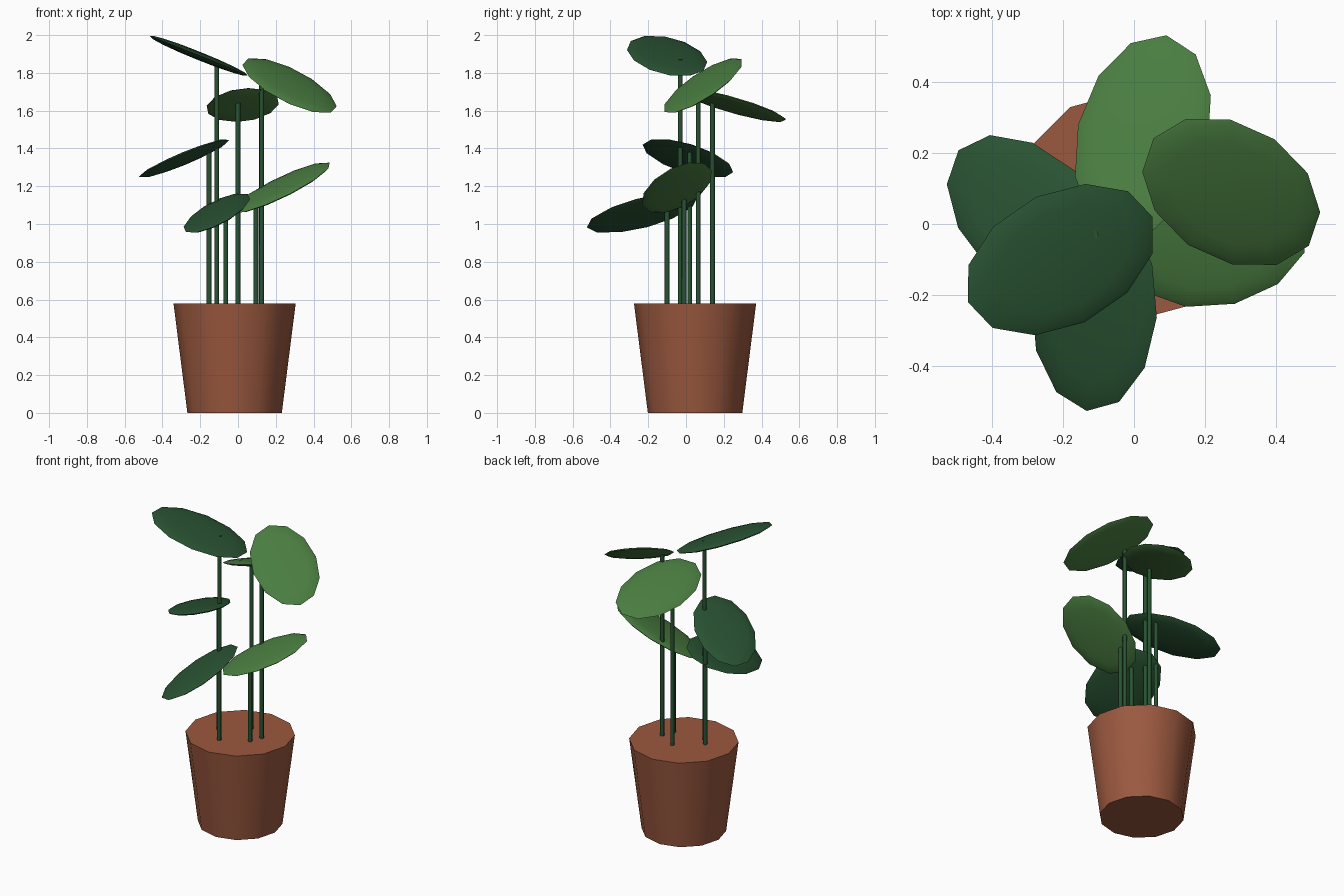
import bpy
import math
from mathutils import Matrix, Vector

if "Cube" in bpy.data.objects:
    bpy.data.objects.remove(bpy.data.objects["Cube"])


def material(name, rgb):
    m = bpy.data.materials.new(name)
    m.diffuse_color = (*rgb, 1)
    m.use_nodes = True
    m.node_tree.nodes["Principled BSDF"].inputs["Base Color"].default_value = m.diffuse_color
    return m


CLAY = material("clay", (0.33, 0.10, 0.05))
DARK = material("dark_green", (0.022, 0.085, 0.032))
LIGHT = material("light_green", (0.068, 0.205, 0.052))
POT_TOP = 0.58
LEAF_HALF_THICKNESS = 0.022


def finish(name, mat, angle):
    ob = bpy.context.object
    ob.name = name
    ob.data.materials.append(mat)
    bpy.ops.object.shade_smooth_by_angle(angle=math.radians(angle))
    return ob


def stem(name, x, y, top):
    base = POT_TOP - 0.03
    bpy.ops.mesh.primitive_cylinder_add(vertices=8, radius=0.0125, depth=top - base,
                                        location=(x, y, (top + base) / 2))
    finish(name, DARK, 50)


def leaf(name, centre, long_axis, short_axis, mat):
    # flattened sphere spanned by its long and short half axes
    u, v = Vector(long_axis), Vector(short_axis)
    n = u.cross(v).normalized() * LEAF_HALF_THICKNESS
    bpy.ops.mesh.primitive_uv_sphere_add(segments=12, ring_count=8, radius=1)
    ob = bpy.context.object
    ob.data.transform(Matrix((u, v, n)).transposed().to_4x4())
    ob.location = centre
    finish(name, mat, 60)


# Tapered clay pot
bpy.ops.mesh.primitive_cone_add(vertices=12, radius1=0.25, radius2=0.3235, depth=POT_TOP,
                                location=(-0.018, 0.048, POT_TOP / 2))
finish("pot", CLAY, 40)

# Plants: name, stem (x, y, top), leaf centre, long half axis, short half axis, colour
PLANTS = [
    ("top_left", (-0.112, -0.03, 1.872), (-0.207, -0.10, 1.89),
     (0.259, 0.12, -0.105), (-0.068, 0.176, 0.024), DARK),
    ("top_right", (0.125, 0.065, 1.77), (0.273, 0.09, 1.733),
     (-0.218, 0.151, 0.144), (-0.122, -0.148, -0.031), LIGHT),
    ("back", (0.0, 0.14, 1.655), (0.025, 0.247, 1.63),
     (0.066, 0.283, -0.075), (-0.182, 0.032, -0.047), LIGHT),
    ("middle_left", (-0.153, 0.02, 1.39), (-0.285, 0.01, 1.347),
     (-0.208, 0.197, -0.099), (-0.121, -0.138, -0.026), DARK),
    ("middle_right", (0.095, -0.01, 1.145), (0.227, -0.048, 1.192),
     (0.258, 0.064, 0.133), (-0.056, 0.176, 0.028), LIGHT),
    ("front", (-0.065, -0.10, 1.105), (-0.112, -0.234, 1.058),
     (-0.021, -0.291, -0.076), (0.176, -0.028, 0.073), DARK),
]
for name, foot, centre, long_axis, short_axis, mat in PLANTS:
    stem(name + "_stem", *foot)
    leaf(name + "_leaf", centre, long_axis, short_axis, mat)
